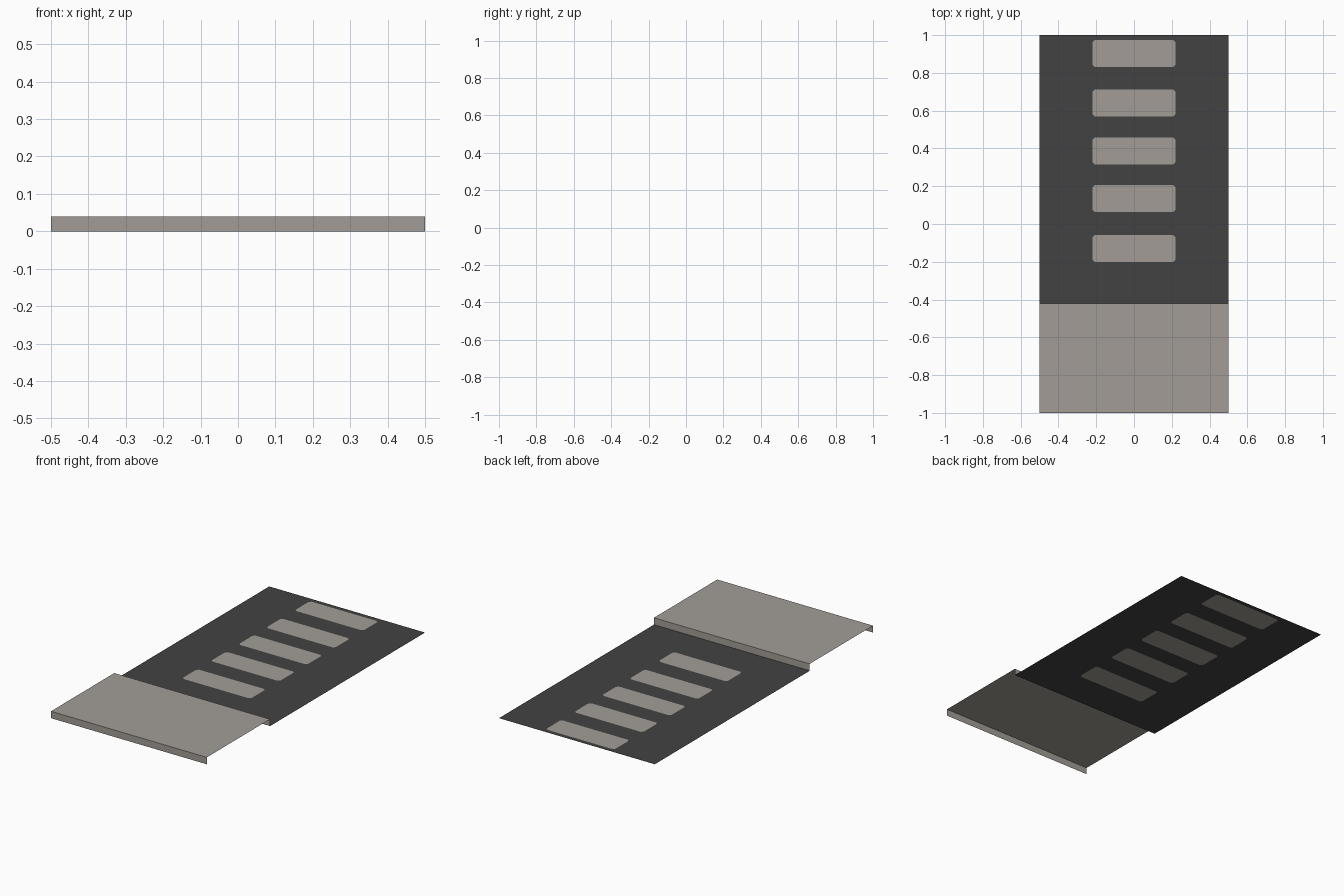
import bpy, bmesh

if "Cube" in bpy.data.objects:
    bpy.data.objects.remove(bpy.data.objects["Cube"])


def material(name, rgb):
    m = bpy.data.materials.new(name)
    m.diffuse_color = (*rgb, 1)
    m.use_nodes = True
    m.node_tree.nodes["Principled BSDF"].inputs["Base Color"].default_value = m.diffuse_color
    return m


concrete = material("warm grey concrete", (0.36, 0.335, 0.305))
asphalt = material("dark asphalt", (0.055, 0.055, 0.055))


def finish(name, bm, mats):
    mesh = bpy.data.meshes.new(name)
    bm.to_mesh(mesh)
    bm.free()
    for m in mats:
        mesh.materials.append(m)
    obj = bpy.data.objects.new(name, mesh)
    bpy.context.collection.objects.link(obj)


HALF_W, KERB_Y, KERB_H = 0.5, -0.42, 0.04

# Pavement: an open folded sheet (front lip, top, kerb face)
bm = bmesh.new()
profile = [(-1, 0), (-1, KERB_H), (KERB_Y, KERB_H), (KERB_Y, 0)]
rows = [[bm.verts.new((x, y, z)) for x in (-HALF_W, HALF_W)] for y, z in profile]
for a, b in zip(rows, rows[1:]):
    bm.faces.new((a[0], a[1], b[1], b[0]))
finish("pavement", bm, [concrete])

# Road sheet with crossing stripes cut into it
bm = bmesh.new()


def loop(points):
    verts = [bm.verts.new((x, y, 0)) for x, y in points]
    edges = [bm.edges.new((v, verts[(i + 1) % len(verts)])) for i, v in enumerate(verts)]
    return verts, edges


def stripe_outline(y0, y1, w=0.22, c=0.012):
    return [(-w + c, y0), (w - c, y0), (w, y0 + c), (w, y1 - c),
            (w - c, y1), (-w + c, y1), (-w, y1 - c), (-w, y0 + c)]


_, edges = loop([(-HALF_W, KERB_Y), (HALF_W, KERB_Y), (HALF_W, 1), (-HALF_W, 1)])
stripes = []
for centre in (-0.13, 0.135, 0.387, 0.641, 0.902):
    verts, stripe_edges = loop(stripe_outline(centre - 0.071, centre + 0.071))
    stripes.append(verts)
    edges += stripe_edges
bmesh.ops.triangle_fill(bm, edges=edges, use_beauty=True, normal=(0, 0, 1))
for verts in stripes:
    bm.faces.new(verts).material_index = 1
bm.normal_update()
for f in bm.faces:
    if f.normal.z < 0:
        f.normal_flip()
finish("road", bm, [asphalt, concrete])
